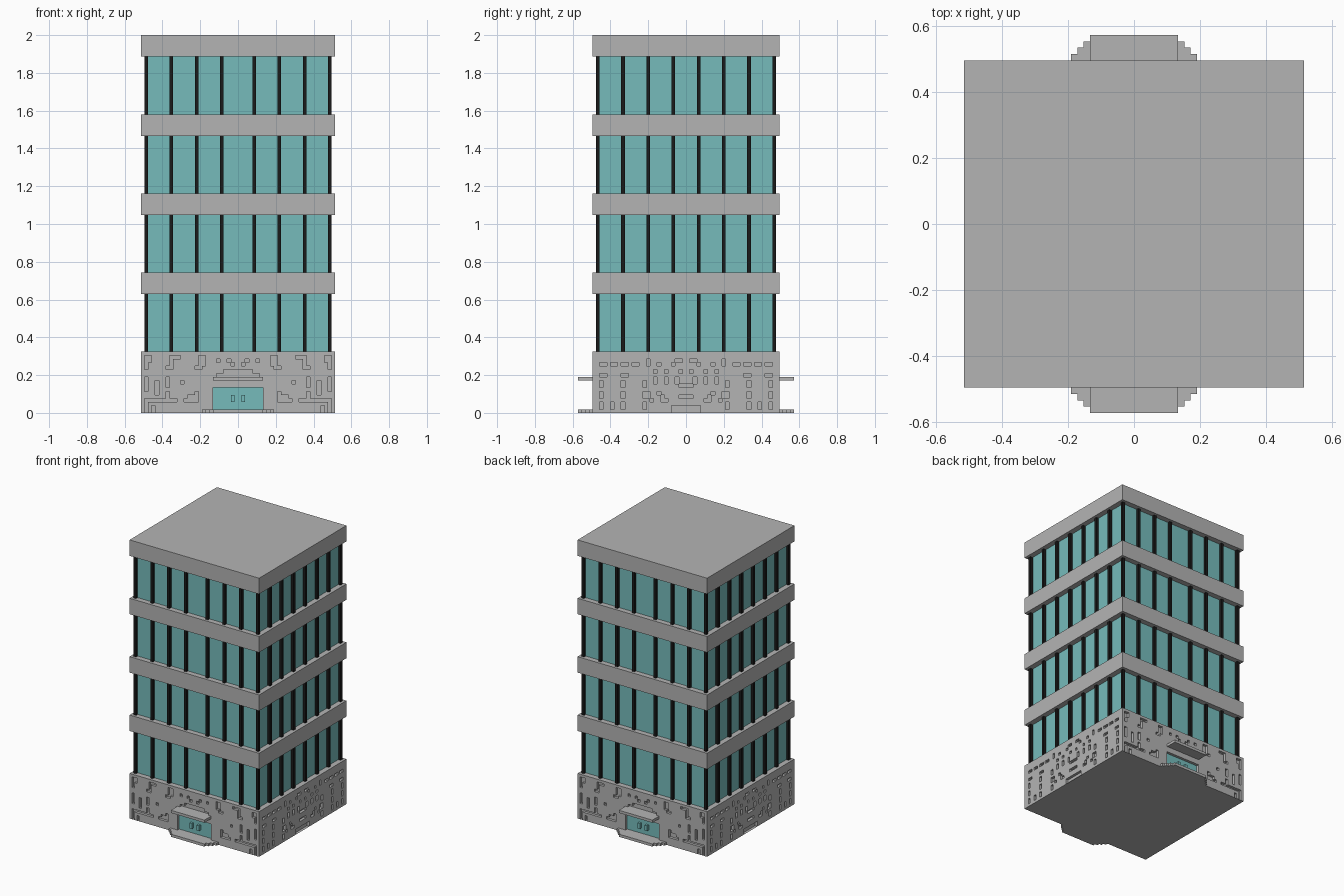
import bpy, bmesh, math, random
from mathutils import Vector

if "Cube" in bpy.data.objects:
    bpy.data.objects.remove(bpy.data.objects["Cube"])

V = 2 / 105                # one block of the building's grid
HX, HY, BASE = 27, 26, 17  # half width, half depth and base height in blocks


def material(name, rgb):
    m = bpy.data.materials.new(name)
    m.use_nodes = True
    m.diffuse_color = (*rgb, 1)
    m.node_tree.nodes["Principled BSDF"].inputs["Base Color"].default_value = (*rgb, 1)
    return m


STONE = material("grey stone", (0.456, 0.456, 0.456))
GLASS = material("teal glass", (0.18, 0.50, 0.50))
FRAME = material("black frame", (0.01, 0.01, 0.01))


def finish(name, bm, *mats):
    mesh = bpy.data.meshes.new(name)
    bm.to_mesh(mesh)
    bm.free()
    for m in mats:
        mesh.materials.append(m)
    obj = bpy.data.objects.new(name, mesh)
    bpy.context.collection.objects.link(obj)


def boxes(name, mat, items):
    """Join boxes given in blocks as x0, x1, y0, y1, z0, z1."""
    bm = bmesh.new()
    for x0, x1, y0, y1, z0, z1 in items:
        lo, hi = Vector((x0, y0, z0)) * V, Vector((x1, y1, z1)) * V
        for v in bmesh.ops.create_cube(bm, size=1)["verts"]:
            v.co = Vector([hi[i] if v.co[i] > 0 else lo[i] for i in range(3)])
    finish(name, bm, mat)


def cells(rects):
    return {(c + i, r + j) for c, r, w, h in rects for i in range(w) for j in range(h)}


# Front relief, left half: column, row, width, height of each carved slot
DOOR = cells([(20, 1, 7, 6)])
FRONT = DOOR | cells([
    (1, 12, 1, 4), (2, 14, 1, 2),                  # corner hook
    (7, 12, 2, 1), (8, 13, 1, 3), (9, 15, 2, 1),   # upper zigzags
    (15, 12, 2, 1), (16, 13, 2, 3),
    (21, 14, 1, 1), (24, 14, 1, 1), (25, 13, 1, 1),
    (21, 10, 6, 1), (23, 11, 4, 1),                # hood over the canopy
    (1, 6, 1, 4), (4, 5, 1, 4), (7, 7, 1, 3), (11, 8, 1, 1),
    (5, 3, 5, 1), (7, 4, 1, 2),                    # lower steps
    (12, 3, 4, 1), (13, 4, 3, 1), (15, 5, 1, 1),
    (1, 3, 4, 1), (1, 0, 1, 3), (3, 0, 1, 2),      # corner foot
])


def side_relief():
    """Rings of dots round the middle, with scattered dashes beyond."""
    pits = cells([(22, 0, 4, 2)])
    for c in range(15, HY):
        for r in range(3, 15):
            ring = int(math.hypot(HY - c - 0.5, r - 9))
            if ring % 3 == 2 and (c + r) % 3:
                pits.add((c, r))
    random.seed(4)
    for c in range(2, 15, 3):
        for r in range(1, 16, 3):
            if random.random() < 0.75:
                pits |= cells([(c, r, 2, 1) if r > 9 else (c, r, 1, 2)])
    return pits


def relief_wall(bm, half_width, pits, doors, place):
    """Gridded wall with sunk cells; place(u, depth) gives the plan position."""
    n = 2 * half_width
    grid = [[bm.verts.new(Vector((*place(u - half_width, 0), w)) * V)
             for u in range(n + 1)] for w in range(BASE + 1)]
    sunk = []
    for w in range(BASE):
        for u in range(n):
            f = bm.faces.new((grid[w][u], grid[w][u + 1], grid[w + 1][u + 1], grid[w + 1][u]))
            cell = (min(u, n - 1 - u), w)
            if cell in pits:
                f.material_index = int(cell in doors)
                sunk.append(f)
    out = bmesh.ops.extrude_face_region(bm, geom=sunk)["geom"]
    inward = Vector((*place(0, 1), 0)) - Vector((*place(0, 0), 0))
    bmesh.ops.translate(bm, vec=inward * V,
                        verts=[g for g in out if isinstance(g, bmesh.types.BMVert)])
    old = [f for f in sunk if f.is_valid]
    if old:
        bmesh.ops.delete(bm, geom=old, context="FACES_ONLY")
    # The doorway's reveal keeps the wall colour
    for f in bm.faces:
        f.normal_update()
        if abs(f.normal.dot(inward)) < 0.5 and f.calc_center_median().dot(inward) < 0:
            f.material_index = 0


# Carved base: entrances at front and back, speckled relief on the sides
bm = bmesh.new()
SIDE = side_relief()
relief_wall(bm, HY, SIDE, set(), lambda u, d: (HX - d, u))
relief_wall(bm, HY, SIDE, set(), lambda u, d: (d - HX, -u))
relief_wall(bm, HX, FRONT, DOOR, lambda u, d: (u, d - HY))
relief_wall(bm, HX, FRONT, DOOR, lambda u, d: (-u, HY - d))
bmesh.ops.remove_doubles(bm, verts=bm.verts, dist=V / 20)
bmesh.ops.holes_fill(bm, edges=[e for e in bm.edges if e.is_boundary], sides=0)
bmesh.ops.recalc_face_normals(bm, faces=bm.faces)
bmesh.ops.dissolve_limit(bm, angle_limit=0.01, verts=bm.verts, edges=bm.edges,
                         delimit={"MATERIAL"})
finish("carved_base", bm, STONE, GLASS)

# Four glazed storeys, each capped with a stone band
PITCH, BAND = 22, 6
mullion_x = [s * (4.5 + 7 * k) - 0.5 for s in (-1, 1) for k in range(4)]
mullion_y = [7 * k - 18 for k in range(6)]
for i in range(4):
    z0 = BASE + PITCH * i
    z1 = z0 + PITCH - BAND
    boxes(f"glass_{i + 1}", GLASS, [(2 - HX, HX - 2, 2 - HY, HY - 2, z0, z1)])
    boxes(f"stone_band_{i + 1}", STONE, [(-HX, HX, -HY, HY, z1, z0 + PITCH)])
    bars = [(x, x + 1, y, y + 1, z0, z1) for x in mullion_x for y in (1 - HY, HY - 2)]
    bars += [(x, x + 1, y, y + 1, z0, z1) for x in (1 - HX, HX - 2) for y in mullion_y]
    boxes(f"mullions_{i + 1}", FRAME, bars)


def slab(s, half, y0, y1, z0, z1, x=0):
    """Box centred on x, reaching outward on the front (-1) or back (1)."""
    return (x - half, x + half, *sorted((s * y0, s * y1)), z0, z1)


# Entrances: stepped landing, canopy and door handles
for side, s in (("front", -1), ("back", 1)):
    boxes(f"{side}_landing", STONE,
          [slab(s, 10 - k, HY + k, HY + k + 1, 0, 1) for k in range(4)])
    boxes(f"{side}_canopy", STONE, [slab(s, 7, HY, HY + 4, 9, 10)])
    boxes(f"{side}_door_handles", GLASS,
          [slab(s, 0.5, HY - 1, HY, 3, 5, x) for x in (-1.5, 1.5)])
